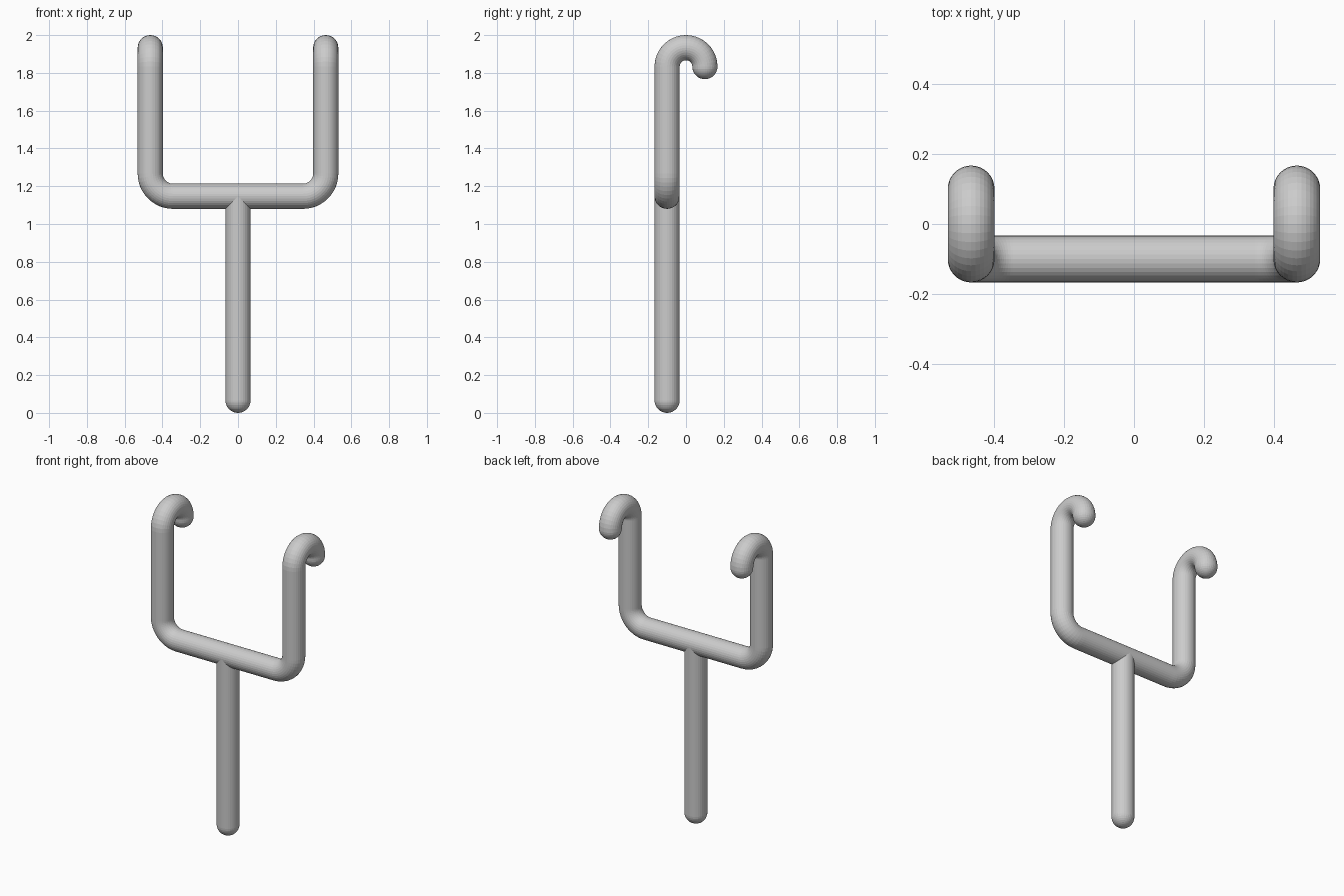
import bpy, bmesh
from math import pi, sin, cos
from mathutils import Matrix, Vector

if "Cube" in bpy.data.objects:
    bpy.data.objects.remove(bpy.data.objects["Cube"])

SIDES = 32
R = 0.0667          # tube radius
Y = -0.1            # plane of the fork
BAR_Z = 1.147       # crossbar centre height
ARM_X = 0.4645      # upright centre offset
BEND = 0.12         # corner bend radius
HOOK = 0.1          # hook bend radius
HOOK_Z = 2.0 - R - HOOK


def arc(start, pivot, axis, angle, steps):
    """Frames made by swinging a start frame about a pivot."""
    p = Vector(pivot)
    return [Matrix.Translation(p) @ Matrix.Rotation(angle * i / steps, 4, axis)
            @ Matrix.Translation(-p) @ start for i in range(steps + 1)]


def tube(name, frames, round_end=True, cap_start=False, steps=8):
    """Sweep a circle along frames (local z is forward) with a domed end."""
    bm = bmesh.new()
    stations = [(f, R) for f in frames]
    if round_end:
        for i in range(1, steps):
            a = pi / 2 * i / steps
            stations.append((frames[-1] @ Matrix.Translation((0, 0, R * sin(a))), R * cos(a)))
    rings = []
    for f, r in stations:
        rings.append([bm.verts.new(f @ Vector((r * cos(2 * pi * k / SIDES),
                                               r * sin(2 * pi * k / SIDES), 0)))
                      for k in range(SIDES)])
    for a, b in zip(rings, rings[1:]):
        for k in range(SIDES):
            n = (k + 1) % SIDES
            bm.faces.new((a[k], a[n], b[n], b[k]))
    if round_end:
        tip = bm.verts.new(frames[-1] @ Vector((0, 0, R)))
        for k in range(SIDES):
            bm.faces.new((rings[-1][k], rings[-1][(k + 1) % SIDES], tip))
    if cap_start:
        bm.faces.new(list(reversed(rings[0])))
    bmesh.ops.recalc_face_normals(bm, faces=bm.faces[:])
    me = bpy.data.meshes.new(name)
    bm.to_mesh(me)
    bm.free()
    ob = bpy.data.objects.new(name, me)
    bpy.context.collection.objects.link(ob)
    return ob


# Stem: runs down from the crossbar centre to a domed foot
down = Matrix.Rotation(pi, 4, 'X')
tube("stem", [Matrix.Translation((0, Y, BAR_Z)) @ down,
              Matrix.Translation((0, Y, R)) @ down], cap_start=True)

# Fork half: crossbar, corner bend, upright and hook as one swept tube
along_x = Matrix.Rotation(pi / 2, 4, 'Y')
path = [Matrix.Translation((0, Y, BAR_Z)) @ along_x]
bend_start = Matrix.Translation((ARM_X - BEND, Y, BAR_Z)) @ along_x
path += arc(bend_start, (ARM_X - BEND, Y, BAR_Z + BEND), 'Y', -pi / 2, 12)
hook_start = Matrix.Translation((0, 0, HOOK_Z - BAR_Z - BEND)) @ path[-1]
path += arc(hook_start, (ARM_X, Y + HOOK, HOOK_Z), 'X', -pi, 20)
fork = tube("fork", path)

# Mirror the other half across x = 0
mirror = fork.modifiers.new("Mirror", 'MIRROR')
mirror.use_axis = (True, False, False)
mirror.use_clip = True
mirror.merge_threshold = 0.0005
